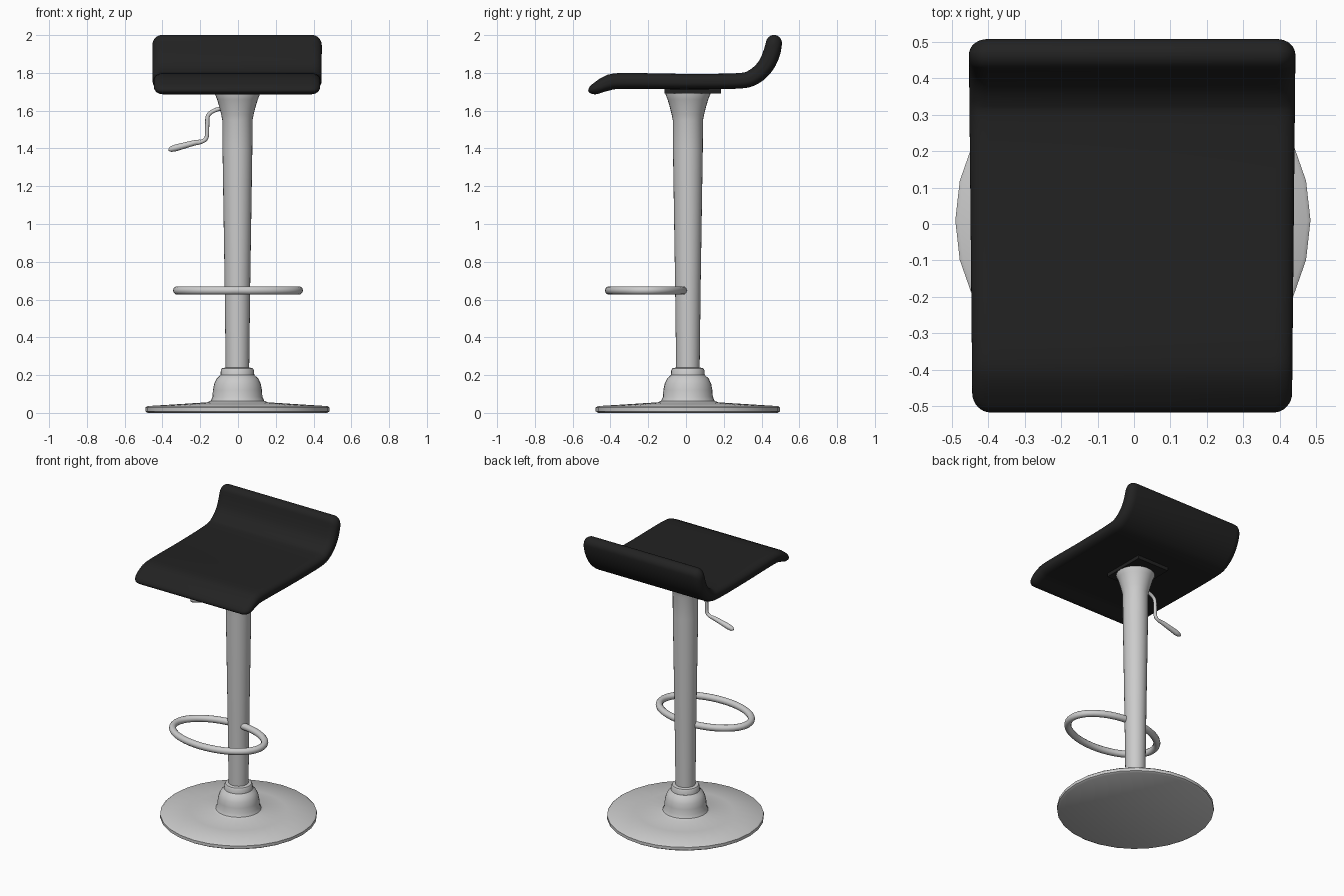
import bpy, bmesh, math
from mathutils import Vector

cube = bpy.data.objects.get("Cube")
if cube:
    bpy.data.objects.remove(cube, do_unlink=True)


def material(name, value, rough):
    m = bpy.data.materials.new(name)
    m.use_nodes = True
    m.diffuse_color = (value, value, value, 1)
    node = m.node_tree.nodes["Principled BSDF"]
    node.inputs["Base Color"].default_value = (value, value, value, 1)
    node.inputs["Roughness"].default_value = rough
    return m


METAL = material("light grey metal", 0.6, 0.4)
BLACK = material("black padding", 0.016, 0.6)
AXIS = Vector((-0.003, 0.01, 0))


def finish(name, bm, mat, angle=40):
    bmesh.ops.recalc_face_normals(bm, faces=bm.faces)
    mesh = bpy.data.meshes.new(name)
    bm.to_mesh(mesh)
    bm.free()
    ob = bpy.data.objects.new(name, mesh)
    bpy.context.collection.objects.link(ob)
    mesh.materials.append(mat)
    bpy.ops.object.select_all(action="DESELECT")
    ob.select_set(True)
    bpy.context.view_layer.objects.active = ob
    bpy.ops.object.shade_smooth_by_angle(angle=math.radians(angle))
    return ob


def skin(name, rings, mat, closed=False, angle=40):
    """Join equal rings of points with quads; cap the ends unless closed."""
    bm = bmesh.new()
    loops = [[bm.verts.new(p) for p in ring] for ring in rings]
    pairs = list(zip(loops, loops[1:])) + ([(loops[-1], loops[0])] if closed else [])
    for a, b in pairs:
        for i in range(len(a)):
            j = (i + 1) % len(a)
            bm.faces.new((a[i], a[j], b[j], b[i]))
    if not closed:
        bm.faces.new(loops[0][::-1])
        bm.faces.new(loops[-1])
    return finish(name, bm, mat, angle)


def lathe(name, profile, mat, sides=28):
    rings = [[AXIS + Vector((r * math.cos(k * math.tau / sides),
                             r * math.sin(k * math.tau / sides), z))
              for k in range(sides)] for r, z in profile]
    return skin(name, rings, mat)


def tube(name, path, radii, mat, closed=False, sides=12):
    """Sweep a circle along a path with a radius for each point."""
    pts, n, rings = [Vector(p) for p in path], len(path), []
    up = Vector((0, 0, 1)) if closed else Vector((0, 1, 0))
    for i, p in enumerate(pts):
        a = pts[i - 1] if closed or i else p
        b = pts[(i + 1) % n] if closed or i < n - 1 else p
        side = (b - a).normalized().cross(up).normalized()
        rings.append([p + radii[i] * (side * math.cos(t) + up * math.sin(t))
                      for t in (k * math.tau / sides for k in range(sides))])
    return skin(name, rings, mat, closed)


def spline(points, steps):
    """Catmull-Rom curve through the points."""
    p = [Vector(q) for q in points]
    p = [2 * p[0] - p[1]] + p + [2 * p[-1] - p[-2]]
    out = []
    for a, b, c, d in zip(p, p[1:], p[2:], p[3:]):
        for k in range(steps):
            t = k / steps
            out.append(0.5 * (2 * b + (c - a) * t + (2 * a - 5 * b + 4 * c - d) * t * t
                              + (3 * b - a - 3 * c + d) * t ** 3))
    return out + [p[-2]]


# Base and column
lathe("base_disc", [(0.475, 0), (0.488, 0.008), (0.488, 0.028), (0.478, 0.036),
                    (0.3, 0.047), (0.16, 0.056), (0.142, 0.064), (0.132, 0.085),
                    (0.13, 0.12), (0.123, 0.155), (0.11, 0.182), (0.09, 0.2)], METAL)
lathe("base_collar", [(0.09, 0.19), (0.088, 0.225), (0.082, 0.236), (0.064, 0.24)], METAL)
lathe("column", [(0.062, 0.22), (0.068, 0.7), (0.079, 1.4), (0.08, 1.55), (0.086, 1.58),
                 (0.096, 1.62), (0.108, 1.66), (0.12, 1.69), (0.12, 1.7)], METAL)

# Foot ring
STEPS = 48
ring = [(0.322 * math.cos(k * math.tau / STEPS),
         -0.21 + 0.197 * math.sin(k * math.tau / STEPS), 0.648) for k in range(STEPS)]
tube("foot_ring", ring, [0.022] * STEPS, METAL, closed=True)

# Height lever with a thicker grip
lever = spline([(-0.07, 0.01, 1.615), (-0.12, 0.01, 1.603), (-0.158, 0.01, 1.575),
                (-0.163, 0.01, 1.52), (-0.166, 0.01, 1.46), (-0.19, 0.01, 1.437),
                (-0.25, 0.01, 1.422)], 5)
tube("lever_rod", lever, [0.011] * len(lever), METAL)
tube("lever_grip", [(-0.2, 0.01, 1.437), (-0.23, 0.01, 1.43), (-0.33, 0.01, 1.403),
                    (-0.357, 0.01, 1.395), (-0.368, 0.01, 1.392)],
     [0.01, 0.014, 0.018, 0.014, 0.005], METAL)

# Mounting plate under the seat
bm = bmesh.new()
bmesh.ops.create_cube(bm, size=1)
for v in bm.verts:
    v.co = Vector((v.co.x * 0.24, v.co.y * 0.3 + 0.035, v.co.z * 0.04 + 1.71))
finish("seat_mount", bm, BLACK)

# Seat: centre line as (y, z, half thickness), swept across the width
line = spline([(-0.517, 1.703, 0.024), (-0.475, 1.718, 0.031), (-0.42, 1.744, 0.04),
               (-0.34, 1.757, 0.042), (0, 1.754, 0.041), (0.28, 1.758, 0.041),
               (0.36, 1.78, 0.043), (0.42, 1.835, 0.044), (0.455, 1.91, 0.045),
               (0.473, 2.0, 0.04)], 10)
dist = [0.0]
for a, b in zip(line, line[1:]):
    dist.append(dist[-1] + (b - a).to_2d().length)


def at(s):
    i = next((k for k in range(len(dist) - 2) if dist[k + 1] >= s), len(dist) - 2)
    p = line[i].lerp(line[i + 1], (s - dist[i]) / (dist[i + 1] - dist[i]))
    t = (line[i + 1] - line[i]).to_2d().normalized()
    return p, Vector((-t.y, t.x))


def section(x, trim, slim):
    """Outline of the pad at x, shortened by trim and thinned by slim."""
    tip, n, caps = 0.04, 50, 6
    lo, hi = trim, dist[-1] - trim
    ease = [(tip * (1 - math.cos(k * math.pi / 2 / caps)), math.sin(k * math.pi / 2 / caps))
            for k in range(caps)]
    row = [(lo + e, f) for e, f in ease]
    row += [(lo + tip + (hi - lo - 2 * tip) * k / n, 1) for k in range(n + 1)]
    row += [(hi - e, f) for e, f in reversed(ease)]
    top, bottom = [], []
    for s, f in row:
        p, normal = at(s)
        off = normal * p.z * max(f, 0.02) * slim
        width = x * (1 + 0.022 * (p.x + 0.1)) - 0.005
        top.append(Vector((width, p.x + off.x, p.y + off.y)))
        bottom.append(Vector((width, p.x - off.x, p.y - off.y)))
    return top + bottom[::-1]


HALF, ROUND, ARC = 0.443, 0.05, 8
edge = []
for k in range(ARC + 1):
    a = k * math.pi / 2 / ARC
    edge.append((HALF - ROUND + ROUND * math.sin(a), 0.055 * (1 - math.cos(a)),
                 0.15 + 0.85 * math.cos(a)))
stations = [(-x, t, s) for x, t, s in reversed(edge)] + [(0, 0, 1)] + edge
skin("seat", [section(*st) for st in stations], BLACK, angle=60)
